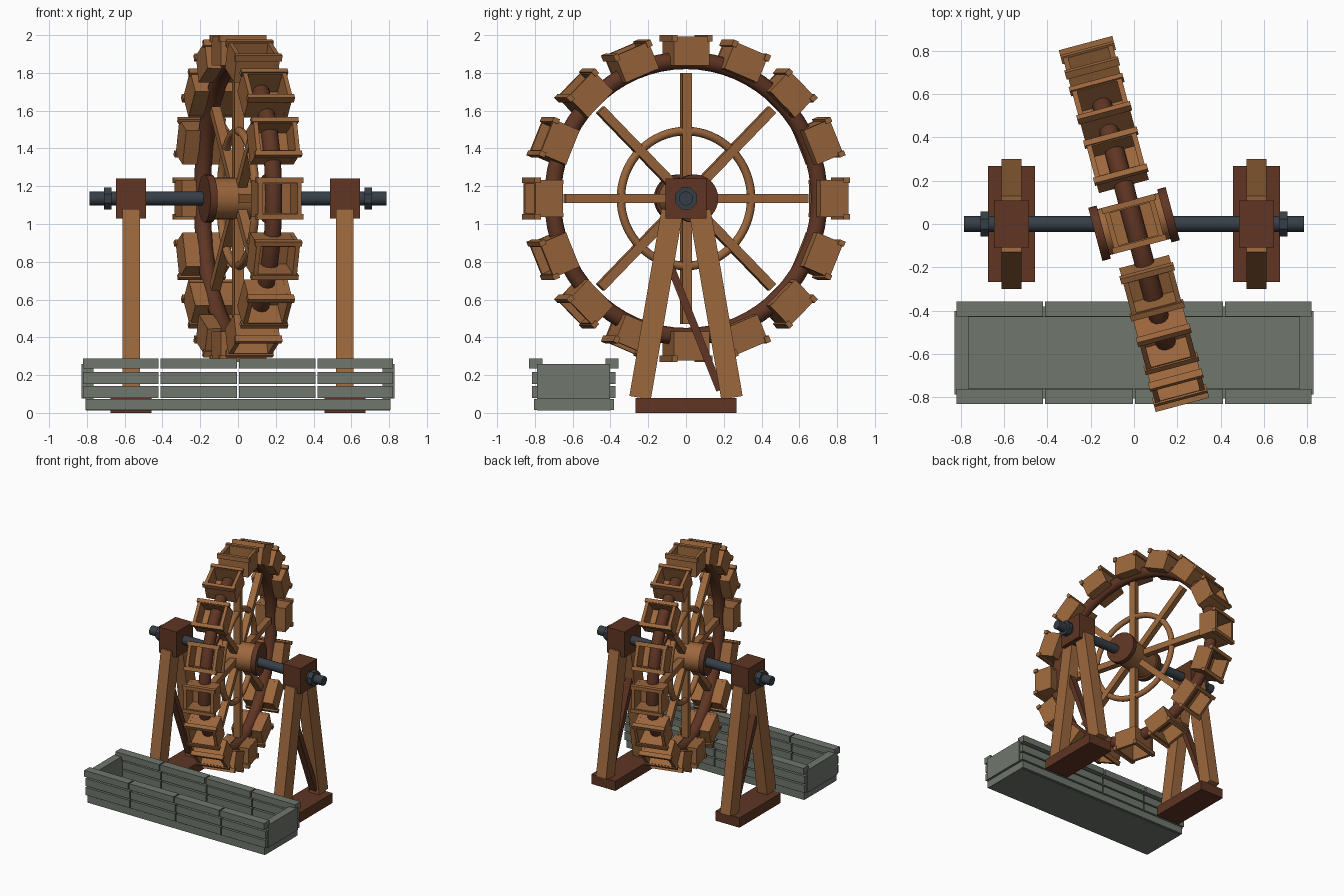
import bpy, bmesh
from math import radians, pi, sin, cos
from mathutils import Matrix, Vector

cube = bpy.data.objects.get("Cube")
if cube:
    bpy.data.objects.remove(cube, do_unlink=True)


def material(name, rgb):
    m = bpy.data.materials.new(name)
    m.use_nodes = True
    m.diffuse_color = (*rgb, 1)
    m.node_tree.nodes["Principled BSDF"].inputs["Base Color"].default_value = (*rgb, 1)
    return m


light_wood = material("light wood", (0.33, 0.135, 0.046))
dark_wood = material("dark wood", (0.115, 0.036, 0.017))
metal = material("dark metal", (0.037, 0.048, 0.061))
grey_wood = material("grey green wood", (0.16, 0.18, 0.152))


def add_box(bm, lo, hi):
    lo, hi = Vector(lo), Vector(hi)
    m = Matrix.Translation((lo + hi) / 2) @ Matrix.Diagonal((*(hi - lo), 1))
    bmesh.ops.create_cube(bm, size=1, matrix=m)


def finish(name, bm, mat, matrix=Matrix()):
    me = bpy.data.meshes.new(name)
    bm.to_mesh(me)
    bm.free()
    me.materials.append(mat)
    return place(name, me, matrix)


def place(name, me, matrix):
    ob = bpy.data.objects.new(name, me)
    ob.matrix_world = matrix
    bpy.context.collection.objects.link(ob)
    return ob


def box(name, lo, hi, mat, matrix=Matrix()):
    bm = bmesh.new()
    add_box(bm, lo, hi)
    return finish(name, bm, mat, matrix)


def rod(name, x0, x1, r, sides, mat, matrix, smooth=True):
    """Cylinder lying along x."""
    bm = bmesh.new()
    m = Matrix.Translation(((x0 + x1) / 2, 0, 0)) @ Matrix.Rotation(pi / 2, 4, 'Y')
    bmesh.ops.create_cone(bm, cap_ends=True, segments=sides, radius1=r, radius2=r,
                          depth=x1 - x0, matrix=m)
    for f in bm.faces:
        f.smooth = smooth and len(f.verts) == 4
    return finish(name, bm, mat, matrix)


def ring(name, major, minor, mat, matrix, around=64, sides=12):
    """Torus whose axis is x."""
    bm = bmesh.new()
    loops = []
    for i in range(around):
        a = 2 * pi * i / around
        loops.append([])
        for j in range(sides):
            b = 2 * pi * j / sides
            r = major + minor * cos(b)
            loops[-1].append(bm.verts.new((minor * sin(b), r * cos(a), r * sin(a))))
    for i in range(around):
        p, q = loops[i], loops[(i + 1) % around]
        for j in range(sides):
            k = (j + 1) % sides
            bm.faces.new((p[j], q[j], q[k], p[k])).smooth = True
    bmesh.ops.recalc_face_normals(bm, faces=bm.faces)
    return finish(name, bm, mat, matrix)


def beam(name, p, q, width, depth, mat):
    """Straight timber from p to q, leaning only in the yz plane."""
    p, q = Vector(p), Vector(q)
    d = q - p
    lean = d.to_track_quat('Z', 'Y').to_matrix().to_4x4()
    if abs(d.x) < 1e-6:
        z = d.normalized()
        x = Vector((1, 0, 0))
        lean = Matrix((x, z.cross(x), z)).transposed().to_4x4()
    box(name, (-width / 2, -depth / 2, 0), (width / 2, depth / 2, d.length), mat,
        Matrix.Translation(p) @ lean)


# Wheel, turned about the vertical
AXLE = Matrix.Translation((0, 0, 1.135))
WHEEL = AXLE @ Matrix.Rotation(radians(15), 4, 'Z')

ring("wheel_rim", 0.731, 0.046, dark_wood, WHEEL)
ring("spoke_ring", 0.357, 0.023, light_wood, WHEEL)
rod("hub_drum", -0.15, 0.15, 0.11, 32, light_wood, WHEEL)
for s in (-1, 1):
    rod("hub_disc", s * 0.165 - 0.02, s * 0.165 + 0.02, 0.127, 32, dark_wood, WHEEL)
for i in range(8):
    box("spoke", (-0.025, -0.025, 0.08), (0.025, 0.025, 0.665), light_wood,
        WHEEL @ Matrix.Rotation(i * pi / 4, 4, 'X'))

# Buckets: open boxes facing outward, with rails on the two cross edges
bm = bmesh.new()
add_box(bm, (-0.117, -0.097, 0.705), (0.117, 0.097, 0.722))
for s in (-1, 1):
    add_box(bm, (s * 0.107 - 0.012, -0.098, 0.706), (s * 0.107 + 0.012, 0.098, 0.858))
    add_box(bm, (-0.117, s * 0.087 - 0.01, 0.704), (0.117, s * 0.087 + 0.01, 0.856))
    add_box(bm, (-0.128, s * 0.096 - 0.014, 0.83), (0.128, s * 0.096 + 0.014, 0.865))
first = finish("bucket", bm, light_wood, WHEEL)
for i in range(1, 16):
    place("bucket", first.data, WHEEL @ Matrix.Rotation(i * pi / 8, 4, 'X'))

# Axle with end nuts
rod("axle", -0.785, 0.785, 0.037, 20, metal, AXLE)
for s in (-1, 1):
    rod("axle_nut", s * 0.69 - 0.02, s * 0.69 + 0.02, 0.062, 8, metal,
        AXLE @ Matrix.Rotation(pi / 8, 4, 'X'), smooth=False)

# Support frames
for s in (-1, 1):
    x = s * 0.566
    box("support_base", (x - 0.109, -0.268, 0), (x + 0.109, 0.268, 0.08), dark_wood)
    box("bearing_block", (x - 0.08, -0.108, 1.03), (x + 0.08, 0.108, 1.24), dark_wood)
    for t in (-1, 1):
        beam("support_leg", (x, t * 0.243, 0.08), (x, t * 0.073, 1.07), 0.092, 0.115, light_wood)
    beam("support_brace", (x, 0.18, 0.12), (x, -0.138, 0.915), 0.056, 0.04, dark_wood)

# Trough: floor, end walls and split side planks
box("trough_floor", (-0.805, -0.79, 0.012), (0.805, -0.4, 0.045), grey_wood)
for s in (-1, 1):
    xs = sorted((s * 0.765, s * 0.828))
    box("trough_end", (xs[0], -0.788, 0.075), (xs[1], -0.402, 0.26), grey_wood)
    xs = sorted((s * 0.765, s * 0.808))
    box("trough_end_foot", (xs[0], -0.788, 0.014), (xs[1], -0.402, 0.075), grey_wood)

MID = -0.594
CUTS = (-0.825, -0.415, 0, 0.415, 0.825)
# rows: bottom, top, inner and outer distance from the trough's middle line
ROWS = ((0.08, 0.142, 0.185, 0.222), (0.154, 0.216, 0.185, 0.222), (0.236, 0.288, 0.167, 0.237))
for s in (-1, 1):
    ys = sorted((MID + s * 0.165, MID + s * 0.212))
    box("trough_bottom_plank", (-0.808, ys[0], 0.016), (0.808, ys[1], 0.074), grey_wood)
    for z0, z1, inner, outer in ROWS:
        ys = sorted((MID + s * inner, MID + s * outer))
        for a, b in zip(CUTS, CUTS[1:]):
            box("trough_plank", (a + 0.005, ys[0], z0), (b - 0.005, ys[1], z1), grey_wood)
